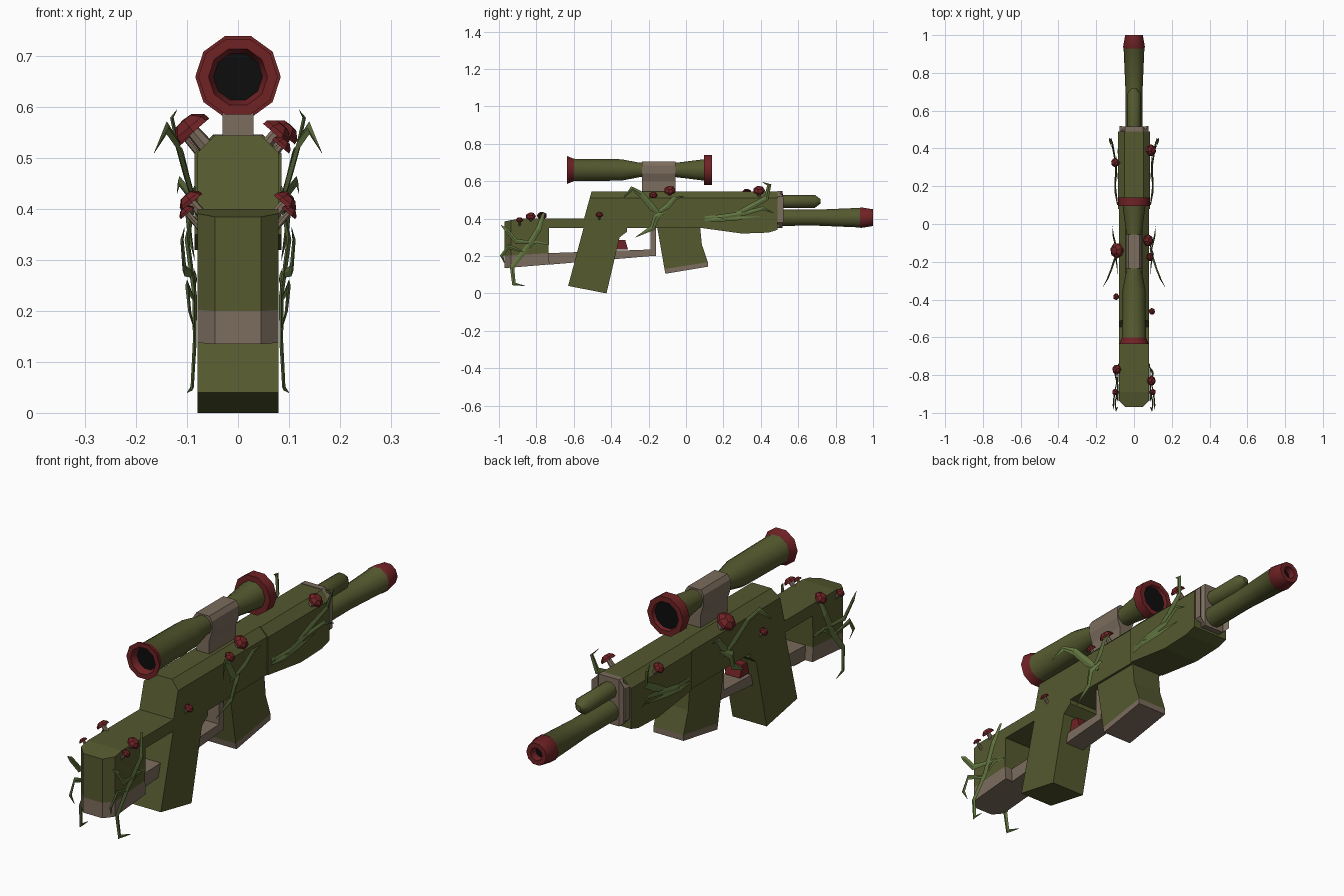
import bpy, bmesh, math
from mathutils import Vector

cube = bpy.data.objects.get("Cube")
if cube:
    bpy.data.objects.remove(cube, do_unlink=True)


def material(name, rgb):
    m = bpy.data.materials.new(name)
    m.use_nodes = True
    m.diffuse_color = (*rgb, 1)
    m.node_tree.nodes["Principled BSDF"].inputs["Base Color"].default_value = (*rgb, 1)
    return m


OLIVE = material("olive", (0.09, 0.1, 0.028))
WOOD = material("pale wood", (0.2, 0.15, 0.11))
RED = material("dark red", (0.16, 0.016, 0.018))
VINE = material("vine green", (0.125, 0.18, 0.052))
BLACK = material("black", (0.004, 0.004, 0.004))


def finish(name, bm, mats, smooth=0):
    bmesh.ops.recalc_face_normals(bm, faces=bm.faces)
    mesh = bpy.data.meshes.new(name)
    bm.to_mesh(mesh)
    bm.free()
    for m in mats:
        mesh.materials.append(m)
    ob = bpy.data.objects.new(name, mesh)
    bpy.context.collection.objects.link(ob)
    if smooth:
        bpy.ops.object.select_all(action='DESELECT')
        ob.select_set(True)
        bpy.context.view_layer.objects.active = ob
        bpy.ops.object.shade_smooth_by_angle(angle=math.radians(smooth))
    return ob


def prism(name, profile, half, mat, bevel_rule=None, offset=0.03):
    """Side profile of (y, z) points spread across x; chosen edges are chamfered."""
    bm = bmesh.new()
    sides = [[bm.verts.new((s * half, y, z)) for y, z in profile] for s in (-1, 1)]
    bm.faces.new(sides[0])
    bm.faces.new(sides[1][::-1])
    n = len(profile)
    for i in range(n):
        j = (i + 1) % n
        bm.faces.new((sides[0][i], sides[1][i], sides[1][j], sides[0][j]))
    if bevel_rule:
        edges = [e for e in bm.edges
                 if abs(e.verts[0].co.x - e.verts[1].co.x) < 0.001
                 and all(bevel_rule(v.co) for v in e.verts)]
        bmesh.ops.bevel(bm, geom=edges, offset=offset, segments=1, affect='EDGES')
    return finish(name, bm, [mat])


def lathe(name, origin, axis, profile, mats, sides=10, smooth=40):
    """Profile of (distance, radius, material index of the band that follows)."""
    bm = bmesh.new()
    q = Vector(axis).to_track_quat('Z', 'Y')
    rings = []
    for t, r, _ in profile:
        count = sides if r > 0 else 1
        rings.append([bm.verts.new(Vector(origin) + q @ Vector(
            (r * math.cos(math.tau * k / sides), r * math.sin(math.tau * k / sides), t)))
            for k in range(count)])
    for a, b, p in zip(rings, rings[1:], profile):
        for k in range(sides):
            j = (k + 1) % sides
            quad = [a[k % len(a)], a[j % len(a)], b[j % len(b)], b[k % len(b)]]
            face = bm.faces.new(list(dict.fromkeys(quad)))
            face.material_index = p[2]
    return finish(name, bm, mats, smooth)


def rear(v):
    return v.y < -0.95


def top(v):
    return v.z > 0.54


# Stock and its connecting arm
prism("stock", [(-.97, .20), (-.97, .385), (-.89, .40), (-.73, .40), (-.735, .215)],
      .08, OLIVE, rear, .035)
prism("stock_base", [(-.97, .135), (-.97, .2), (-.735, .215), (-.73, .155)],
      .08, WOOD, rear, .035)
prism("stock_arm", [(-.74, .35), (-.74, .40), (-.53, .40), (-.53, .35)], .08, OLIVE)

# Lower rail and trigger guard
prism("lower_rail", [(-.74, .153), (-.74, .215), (-.18, .235), (-.18, .2)], .045, WOOD)
prism("guard_post", [(-.19, .2), (-.19, .36), (-.16, .36), (-.16, .2)], .045, WOOD)
prism("trigger", [(-.375, .235), (-.31, .235), (-.325, .285), (-.375, .285)], .035, RED)

# Receiver, grip and magazine
prism("receiver", [(-.55, .35), (-.545, .40), (-.505, .545), (.1, .545), (.1, .35)],
      .08, OLIVE, top, .035)
prism("grip", [(-.545, .36), (-.63, .04), (-.425, 0), (-.355, .3), (-.315, .33), (-.315, .36)],
      .08, OLIVE)
prism("magazine", [(-.155, .36), (-.115, .13), (.117, .167), (.085, .26), (.075, .36)],
      .07, OLIVE)
prism("magazine_base", [(-.115, .13), (-.11, .105), (.117, .143), (.117, .167)], .07, WOOD)

# Handguard and its end plate
prism("handguard", [(.08, .35), (.08, .545), (.49, .545), (.49, .34), (.44, .325), (.3, .32)],
      .085, OLIVE, top, .035)
prism("end_plate", [(.49, .35), (.49, .547), (.515, .547), (.515, .35)],
      .078, WOOD, lambda v: True, .03)

# Barrel with muzzle, and the tube above it
lathe("barrel", (0, 0, .405), (0, 1, 0),
      [(.5, 0, 0), (.5, .046, 0), (.7, .045, 0), (.93, .055, 1), (.935, .058, 1),
       (1, .047, 1), (1, .027, 1), (.97, .024, 2), (.97, 0, 2)], [OLIVE, RED, BLACK])
lathe("gas_tube", (0, 0, .492), (0, 1, 0),
      [(.5, 0, 0), (.5, .036, 0), (.69, .036, 0), (.72, .012, 0), (.72, 0, 0)], [OLIVE])

# Scope and mount
lathe("scope", (0, 0, .66), (0, 1, 0),
      [(-.605, 0, 2), (-.605, .048, 1), (-.635, .058, 1), (-.635, .078, 1), (-.6, .063, 0),
       (-.345, .06, 0), (-.25, .041, 0), (-.05, .041, 0), (.095, .06, 1), (.095, .084, 1),
       (.14, .084, 1), (.14, .062, 1), (.125, .058, 2), (.125, 0, 2)], [OLIVE, RED, BLACK])
mount = bmesh.new()
section = [(-.03, .54), (-.03, .6), (-.043, .64), (-.043, .685), (-.03, .705),
           (.03, .705), (.043, .685), (.043, .64), (.03, .6), (.03, .54)]
ends = [[mount.verts.new((x, y, z)) for x, z in section] for y in (-.235, -.055)]
mount.faces.new(ends[0])
mount.faces.new(ends[1][::-1])
for i in range(len(section)):
    j = (i + 1) % len(section)
    mount.faces.new((ends[0][i], ends[0][j], ends[1][j], ends[1][i]))
finish("scope_mount", mount, [WOOD])

# Mushrooms growing outward: cap centre and radius
mushrooms = [(.09, .39, .55, .032), (.075, -.087, .55, .032), (.085, -.175, .525, .022),
             (.095, -.463, .42, .019), (.092, -.83, .412, .027), (.1, -.89, .393, .018),
             (-.1, .325, .54, .025), (-.09, -.14, .555, .042), (-.095, -.385, .42, .018),
             (-.092, -.77, .415, .027), (-.1, -.89, .393, .018)]
for i, (x, y, z, r) in enumerate(mushrooms):
    axis = Vector((math.copysign(.65, x), 0, .76))
    lathe(f"mushroom_{i + 1}", (x, y, z), axis,
          [(-.055, 0, 0), (-.055, r * .4, 0), (0, r * .33, 1), (-.1 * r, r, 1),
           (.2 * r, r * .95, 1), (.6 * r, r * .5, 1), (.65 * r, 0, 1)],
          [WOOD, RED], sides=7, smooth=0)


def tendril(name, points, width):
    """Flat tapered blade through (x, y, z) points, widest a third of the way along."""
    bm = bmesh.new()
    pts = [Vector(p) for p in points]
    last = len(pts) - 1
    rings = []
    for i, p in enumerate(pts):
        along = (pts[min(i + 1, last)] - pts[max(i - 1, 0)]).normalized()
        side = along.cross(Vector((1, 0, 0))).normalized()
        flat = side.cross(along)
        w = width * (.45 if i == 0 else .06 if i == last else 1 - .55 * (i - 1) / last)
        rings.append([bm.verts.new(p + d) for d in
                      (side * w, flat * w * .3, -side * w, -flat * w * .3)])
    for a, b in zip(rings, rings[1:]):
        for k in range(4):
            bm.faces.new((a[k], a[(k + 1) % 4], b[(k + 1) % 4], b[k]))
    bm.faces.new(rings[0])
    bm.faces.new(rings[-1][::-1])
    finish(name, bm, [VINE])


# Vines, the same on both flanks
vines = {
    "stock_vine": ([(.082, -.76, .43), (.1, -.79, .34), (.085, -.86, .23),
                    (.085, -.93, .14), (.09, -.92, .05), (.1, -.86, .04)], .016),
    "stock_vine_upper": ([(.085, -.8, .27), (.105, -.91, .28), (.11, -.96, .34),
                          (.105, -.99, .365)], .013),
    "stock_vine_rear": ([(.085, -.86, .22), (.1, -.95, .25), (.095, -.985, .2),
                         (.085, -.97, .16)], .012),
    "stock_vine_side": ([(.082, -.74, .26), (.085, -.8, .27), (.085, -.86, .22)], .012),
    "middle_vine": ([(.085, -.13, .41), (.1, -.18, .46), (.12, -.24, .53),
                     (.14, -.29, .56), (.165, -.335, .51)], .018),
    "middle_vine_lower": ([(.085, -.11, .44), (.1, -.16, .41), (.095, -.18, .35),
                           (.085, -.27, .3)], .018),
    "middle_vine_front": ([(.085, -.17, .42), (.1, -.1, .465), (.11, -.06, .51),
                           (.115, -.01, .52)], .016),
    "front_vine": ([(.086, .1, .405), (.1, .2, .41), (.095, .32, .43),
                    (.115, .41, .455), (.12, .47, .43)], .014),
    "front_vine_upper": ([(.088, .24, .41), (.1, .34, .46), (.115, .43, .51),
                          (.13, .445, .58), (.12, .41, .595)], .016),
    "front_vine_low": ([(.088, .1, .39), (.1, .17, .395), (.095, .27, .40), (.088, .4, .41)], .012),
}
for name, (points, width) in vines.items():
    for label, s in (("left", 1), ("right", -1)):
        tendril(f"{name}_{label}", [(s * x, y, z) for x, y, z in points], width)
